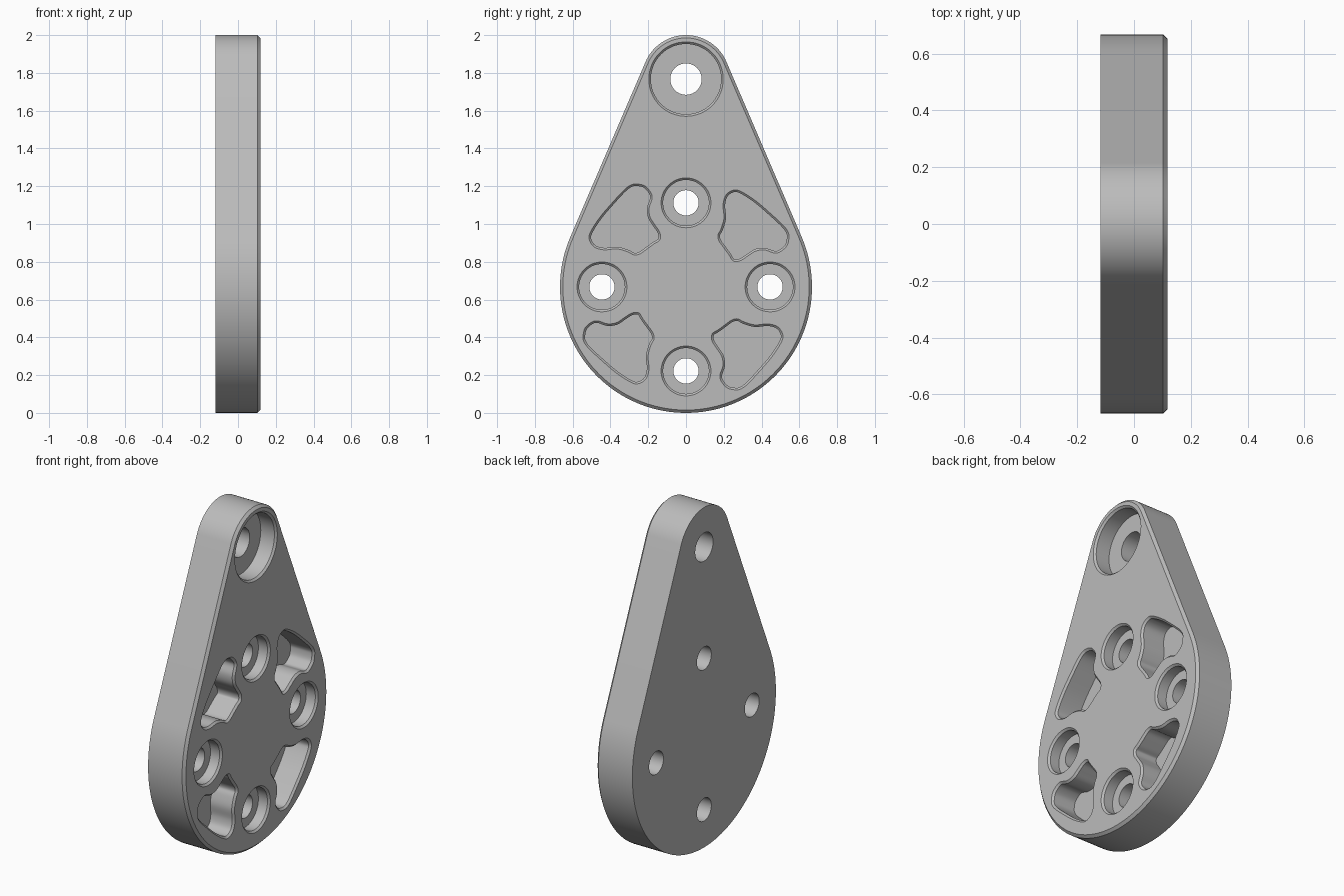
import bpy, bmesh
from math import sin, cos, pi, asin
from mathutils import Vector

cube = bpy.data.objects.get("Cube")
if cube:
    bpy.data.objects.remove(cube)

HALF = 0.118            # half thickness of the plate
LOW, HIGH = 0.667, 1.767  # heights of the big and small arc centres
R_BIG, R_TOP = 0.667, 0.233
BEVEL = 0.011


def arc(y, z, r, start, end, n):
    return [(y + r * cos(start + (end - start) * i / n),
             z + r * sin(start + (end - start) * i / n)) for i in range(n + 1)]


def circle(y, z, r, n=64):
    return arc(y, z, r, 0, 2 * pi, n)[:-1]


def teardrop(inset):
    # Two arcs joined by their common tangents
    t = asin((R_BIG - R_TOP) / (HIGH - LOW))
    return (arc(0, HIGH, R_TOP - inset, t, pi - t, 40)
            + arc(0, LOW, R_BIG - inset, pi - t, 2 * pi + t, 96))


def smooth_loop(pts, steps=5):
    # Closed Catmull-Rom curve through the points
    out = []
    n = len(pts)
    for i in range(n):
        a, b, c, d = (Vector(pts[(i + k) % n]) for k in (-1, 0, 1, 2))
        for s in range(steps):
            t = s / steps
            out.append(0.5 * (2 * b + (c - a) * t + (2 * a - 5 * b + 4 * c - d) * t * t
                              + (3 * b - a - 3 * c + d) * t ** 3))
    return out


def inset_loop(pts, dist):
    # Move a counter-clockwise loop inwards along its normals
    out = []
    for i, p in enumerate(pts):
        tan = (pts[(i + 1) % len(pts)] - pts[i - 1]).normalized()
        out.append(p + Vector((-tan.y, tan.x)) * dist)
    return out


def loft(bm, rings):
    # Closed solid through (x, loop) sections
    loops = [[bm.verts.new((x, p[0], p[1])) for p in loop] for x, loop in rings]
    for a, b in zip(loops, loops[1:]):
        for i in range(len(a)):
            j = (i + 1) % len(a)
            bm.faces.new((a[i], a[j], b[j], b[i]))
    bm.faces.new(loops[0][::-1])
    bm.faces.new(loops[-1])


def make_object(name, bm):
    bmesh.ops.recalc_face_normals(bm, faces=bm.faces)
    mesh = bpy.data.meshes.new(name)
    bm.to_mesh(mesh)
    bm.free()
    obj = bpy.data.objects.new(name, mesh)
    bpy.context.collection.objects.link(obj)
    return obj


# Plate with a chamfered face
bm = bmesh.new()
loft(bm, [(-HALF, teardrop(0)), (HALF - 0.015, teardrop(0)), (HALF, teardrop(0.015))])
plate = make_object("mounting_plate", bm)

# Counterbored holes
cut = bmesh.new()


def counterbore(y, z, hole, bore, depth):
    floor = HALF - depth
    loft(cut, [(-HALF - 0.05, circle(y, z, hole)), (floor, circle(y, z, hole)),
               (floor, circle(y, z, bore)), (HALF - BEVEL, circle(y, z, bore)),
               (HALF, circle(y, z, bore + BEVEL)), (HALF + 0.05, circle(y, z, bore + BEVEL))])


counterbore(0, HIGH, 0.083, 0.186, 0.1)
for k in range(4):
    counterbore(0.445 * cos(k * pi / 2), LOW + 0.445 * sin(k * pi / 2), 0.067, 0.121, 0.07)

# Blind pockets, one shape turned in quarter steps
shape = [(-.26, .545), (-.217, .534), (-.185, .497), (-.18, .465), (-.195, .418),
         (-.19, .37), (-.164, .328), (-.138, .286), (-.138, .249), (-.169, .228),
         (-.206, .201), (-.243, .175), (-.275, .169), (-.307, .185), (-.365, .201),
         (-.434, .196), (-.487, .212), (-.513, .254), (-.503, .296), (-.455, .37),
         (-.392, .444), (-.328, .513), (-.291, .54)]
outer = smooth_loop(shape[::-1])
inner = inset_loop(outer, BEVEL)
for k in range(4):
    c, s = round(cos(k * pi / 2)), round(sin(k * pi / 2))
    o, i = ([(p.x * c - p.y * s, LOW + p.x * s + p.y * c) for p in loop]
            for loop in (outer, inner))
    loft(cut, [(HALF - 0.15, i), (HALF - BEVEL, i), (HALF, o), (HALF + 0.05, o)])
cutter = make_object("hole_cutter", cut)
cutter.hide_render = True

# Cut the plate and discard the cutter
mod = plate.modifiers.new("holes", "BOOLEAN")
mod.operation = "DIFFERENCE"
mod.solver = "EXACT"
mod.object = cutter
bpy.ops.object.select_all(action="DESELECT")
plate.select_set(True)
bpy.context.view_layer.objects.active = plate
bpy.ops.object.modifier_apply(modifier=mod.name)
bpy.data.objects.remove(cutter)

# Material
grey = bpy.data.materials.new("light_grey")
grey.use_nodes = True
color = (0.5, 0.5, 0.5, 1)
grey.diffuse_color = color
grey.node_tree.nodes["Principled BSDF"].inputs["Base Color"].default_value = color
plate.data.materials.clear()
plate.data.materials.append(grey)
bpy.ops.object.shade_smooth_by_angle()
